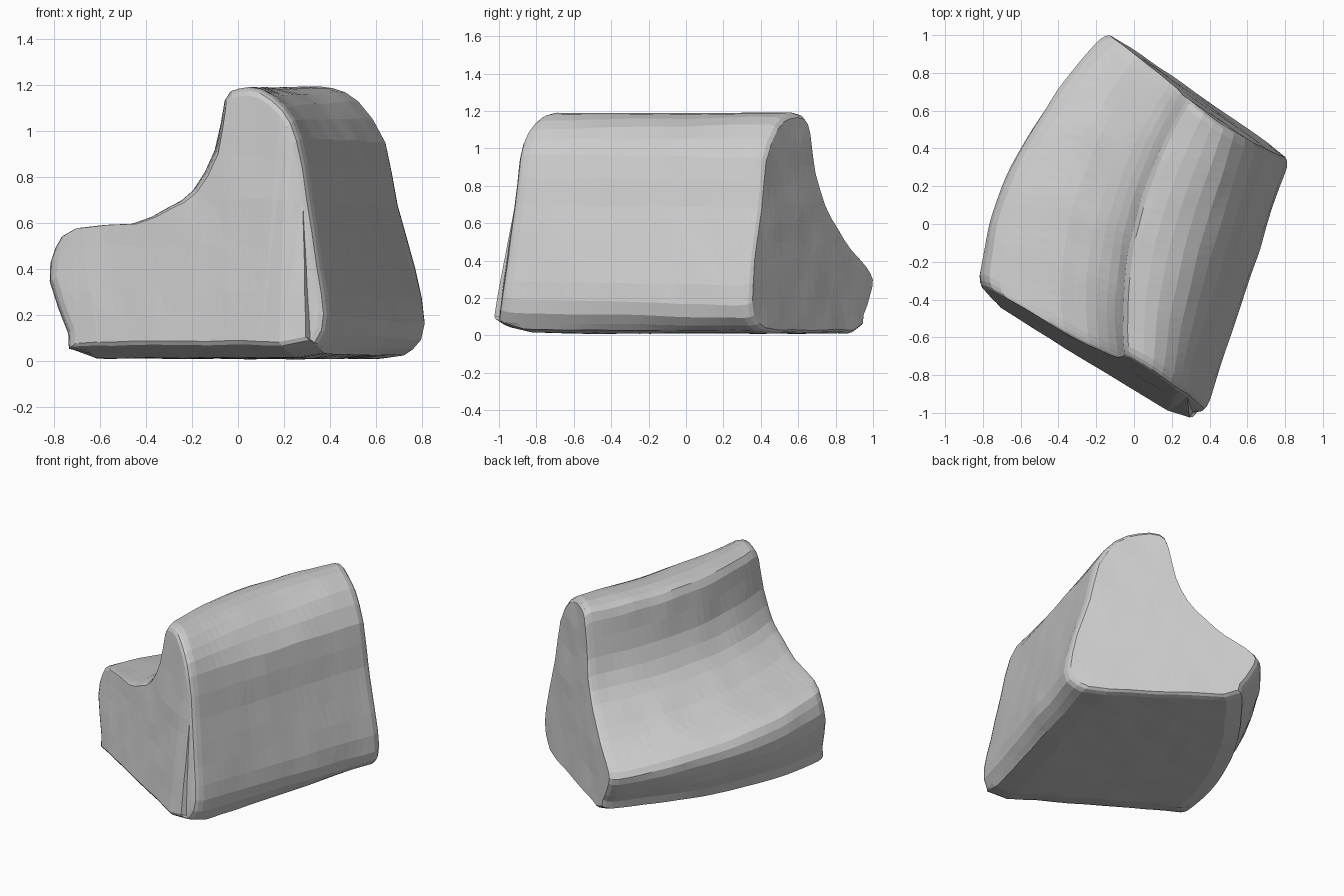
import bpy
import bmesh
from mathutils import Vector, noise

if "Cube" in bpy.data.objects:
    bpy.data.objects.remove(bpy.data.objects["Cube"], do_unlink=True)

STATIONS = 24      # slices along the bench
STEPS = 2          # smooth steps between profile points

# End profiles (x, z): front underside, seat, backrest crest, outer back
near_profile = [(-.64, .012), (-.74, .12), (-.82, .35), (-.795, .5), (-.71, .585),
                (-.46, .6), (-.3, .67), (-.18, .75), (-.08, .92), (-.045, 1.14),
                (.01, 1.185), (.1, 1.18), (.2, 1.1), (.26, .97), (.31, .7),
                (.355, .4), (.38, .2), (.34, .07), (.2, .012)]
far_profile = [(.03, .012), (-.06, .1), (-.12, .2), (-.15, .29), (-.1, .36),
               (.01, .46), (.1, .57), (.19, .7), (.25, .88), (.28, 1.1),
               (.32, 1.18), (.43, 1.185), (.54, 1.13), (.65, .95), (.7, .68),
               (.78, .4), (.82, .16), (.77, .05), (.62, .012)]


def near_point(x, z):
    """Place a profile point on the slanted near end, blunt at the back corner."""
    blunt = .65 * max(0, x - .24)
    return Vector((x, -.885 - .61 * x + .14 * z + blunt, z))


def far_point(x, z):
    return Vector((x, .925 - .7 * x - .06 * z, z))


def smooth_loop(points):
    """Closed Catmull-Rom curve; the long base edge stays straight."""
    result, n = [], len(points)
    for i in range(n):
        a, b, c, d = (points[(i + k) % n] for k in (-1, 0, 1, 2))
        steps = 5 * STEPS if i == n - 1 else STEPS
        for s in range(steps):
            t = s / steps
            if i == n - 1:
                result.append(b.lerp(c, t))
            else:
                result.append(.5 * (2 * b + (c - a) * t
                                    + (2 * a - 5 * b + 4 * c - d) * t ** 2
                                    + (3 * b - a - 3 * c + d) * t ** 3))
    return result


near = smooth_loop([near_point(*p) for p in near_profile])
far = smooth_loop([far_point(*p) for p in far_profile])
count = len(near)


def bow(i):
    """The seat side bows outward along its length; the outer back is straight."""
    p = i / STEPS
    if p <= 6:
        return .15
    if p <= 10:
        return .15 - .01 * (p - 6)
    return max(0, .11 * (13 - p) / 3)


def section(t, scale):
    """One slice; the base rises toward the near end as a chamfer."""
    ring = []
    for i, (a, b) in enumerate(zip(near, far)):
        p = a.lerp(b, t)
        p.x -= bow(i) * 4 * t * (1 - t)
        if a.z < .05:
            p.z += .05 * max(0, 1 - t / .13)
        ring.append(p)
    centre = sum(ring, Vector()) / count
    return [centre + (p - centre) * scale for p in ring]


# Slices, with smaller ones at both ends to round the rims
slices = [(0, .945), (.008, .975), (.022, .99), (.045, 1)]
slices += [(.045 + .925 * k / STATIONS, 1) for k in range(1, STATIONS)]
slices += [(.97, 1), (.99, .985), (1, .96)]

bm = bmesh.new()
rings = [[bm.verts.new(p) for p in section(t, s)] for t, s in slices]
for r, q in zip(rings, rings[1:]):
    for i in range(count):
        j = (i + 1) % count
        bm.faces.new((r[i], r[j], q[j], q[i]))

# End walls, cut into bands so they can carry the uneven surface
for ring in (rings[0], rings[-1]):
    wall = [bm.faces.new(ring)]
    wall = bmesh.ops.triangulate(bm, faces=wall)["faces"]
    for axis in (Vector((0, 0, 1)), Vector((1, 0, 0))):
        for k in range(-8, 13):
            edges = {e for f in wall for e in f.edges}
            verts = {v for f in wall for v in f.verts}
            cut = bmesh.ops.bisect_plane(bm, geom=wall + list(edges) + list(verts),
                                         plane_co=axis * k * .1, plane_no=axis)
            wall = [g for g in cut["geom"] if isinstance(g, bmesh.types.BMFace)]

# Gentle hand-worked unevenness
for v in bm.verts:
    v.co += noise.noise_vector(v.co * 5) * .007

bmesh.ops.triangulate(bm, faces=bm.faces[:])
bmesh.ops.recalc_face_normals(bm, faces=bm.faces[:])
mesh = bpy.data.meshes.new("bench_body")
bm.to_mesh(mesh)
bm.free()

# Flat facets, like a roughly shaped block
body = bpy.data.objects.new("bench_body", mesh)
bpy.context.collection.objects.link(body)

# Plain grey surface
grey = bpy.data.materials.new("plain_grey")
grey.use_nodes = True
colour = (.6, .6, .6, 1)
grey.diffuse_color = colour
grey.node_tree.nodes["Principled BSDF"].inputs["Base Color"].default_value = colour
mesh.materials.append(grey)
